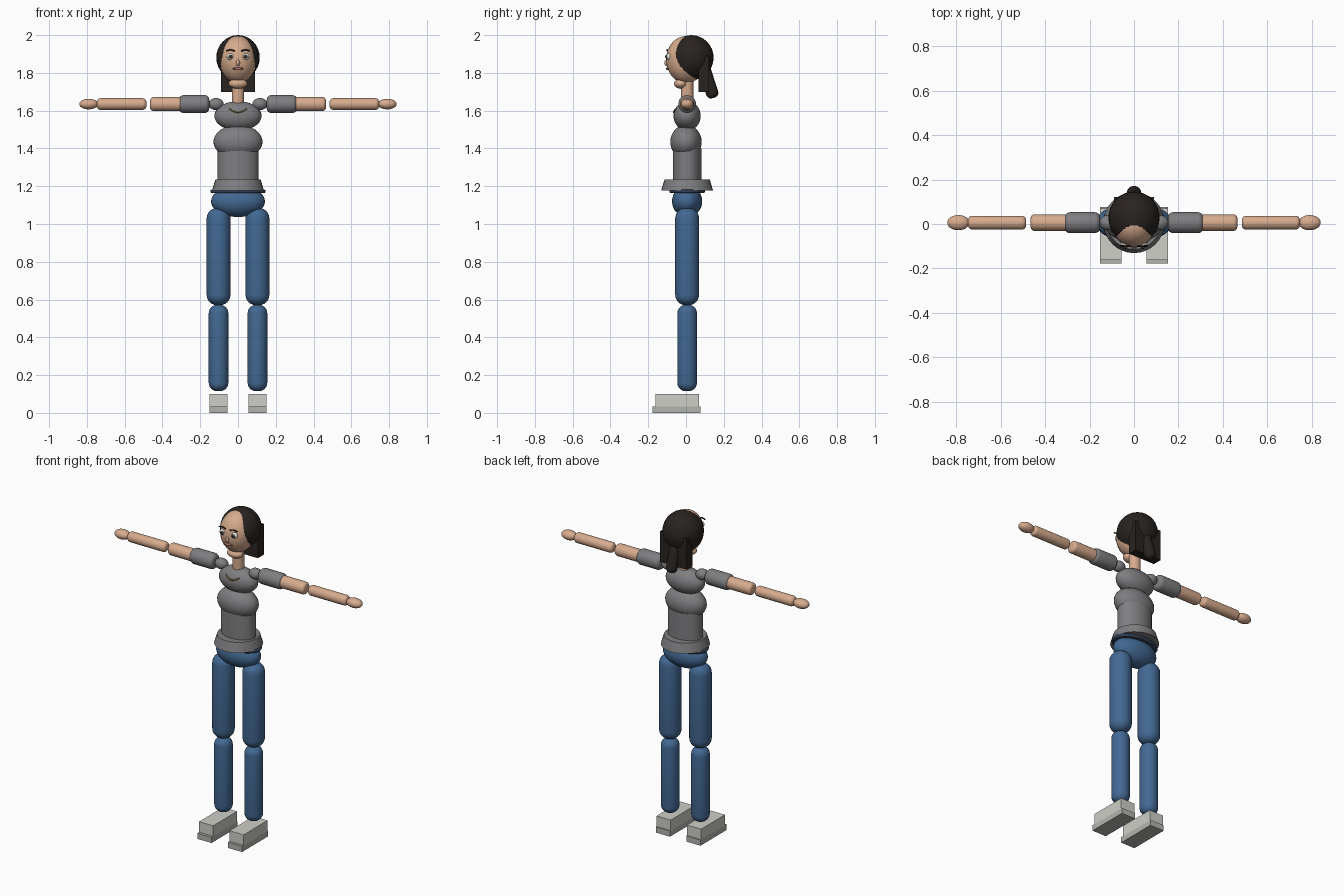
import bpy, bmesh, math
from mathutils import Vector, Matrix

if "Cube" in bpy.data.objects:
    bpy.data.objects.remove(bpy.data.objects["Cube"])

Y0 = 0.006  # body centre line


def mat(name, r, g, b):
    m = bpy.data.materials.new(name)
    m.diffuse_color = (r, g, b, 1)
    m.use_nodes = True
    m.node_tree.nodes["Principled BSDF"].inputs["Base Color"].default_value = m.diffuse_color
    return m


SKIN = mat("skin", 0.68, 0.41, 0.27)
HAIR = mat("hair", 0.022, 0.017, 0.014)
SHIRT = mat("shirt", 0.21, 0.21, 0.22)
DENIM = mat("denim", 0.055, 0.14, 0.29)
BAND = mat("waistband", 0.03, 0.05, 0.09)
SHOE = mat("shoe", 0.62, 0.62, 0.58)
SOLE = mat("sole", 0.45, 0.45, 0.42)
WHITE = mat("eye_white", 0.85, 0.85, 0.82)
IRIS = mat("iris", 0.12, 0.09, 0.06)
LIP = mat("lip", 0.42, 0.16, 0.13)
GOLD = mat("gold", 0.3, 0.2, 0.06)


def finish(name, bm, material, smooth=True):
    bmesh.ops.recalc_face_normals(bm, faces=bm.faces)
    me = bpy.data.meshes.new(name)
    bm.to_mesh(me)
    bm.free()
    ob = bpy.data.objects.new(name, me)
    bpy.context.collection.objects.link(ob)
    me.materials.append(material)
    if smooth:
        bpy.ops.object.select_all(action='DESELECT')
        ob.select_set(True)
        bpy.context.view_layer.objects.active = ob
        bpy.ops.object.shade_smooth_by_angle(angle=math.radians(35))
    return ob


def ball(name, c, r, material, seg=32):
    bm = bmesh.new()
    bmesh.ops.create_uvsphere(bm, u_segments=seg, v_segments=seg // 2, radius=1)
    bm.transform(Matrix.Translation(c) @ Matrix.Diagonal((*r, 1)))
    return finish(name, bm, material)


def box(name, lo, hi, material, roll=0):
    bm = bmesh.new()
    bmesh.ops.create_cube(bm, size=1)
    lo, hi = Vector(lo), Vector(hi)
    bm.transform(Matrix.Translation((lo + hi) / 2) @ Matrix.Rotation(roll, 4, 'Y')
                 @ Matrix.Diagonal((*(hi - lo), 1)))
    return finish(name, bm, material, False)


def rod(name, a, b, r, material, end=0.0, r2=None, squash=1.0, seg=32):
    """Lathed rod from a to b; end is the rounding length at both tips."""
    a, b = Vector(a), Vector(b)
    length = (b - a).length
    r2 = r if r2 is None else r2
    steps = [i * math.pi / 12 for i in range(7)] if end else [math.pi / 2]
    prof = [(r - end + end * math.sin(t), end - end * math.cos(t)) for t in steps]
    prof += [(r2 - end + end * math.sin(t), length - end + end * math.cos(t)) for t in reversed(steps)]
    bm = bmesh.new()
    rings = []
    for rad, z in prof:
        rad = max(rad, 0.0005)
        rings.append([bm.verts.new((rad * math.cos(2 * math.pi * i / seg),
                                    squash * rad * math.sin(2 * math.pi * i / seg), z)) for i in range(seg)])
    for p, q in zip(rings, rings[1:]):
        for i in range(seg):
            j = (i + 1) % seg
            bm.faces.new((p[i], p[j], q[j], q[i]))
    bm.faces.new(rings[0])
    bm.faces.new(rings[-1])
    rot = Vector((0, 0, 1)).rotation_difference(b - a).to_matrix().to_4x4()
    bm.transform(Matrix.Translation(a) @ rot)
    return finish(name, bm, material)


def wire(name, pts, r, material):
    cu = bpy.data.curves.new(name, 'CURVE')
    cu.dimensions = '3D'
    cu.bevel_depth = r
    cu.bevel_resolution = 2
    cu.use_fill_caps = True
    sp = cu.splines.new('POLY')
    sp.points.add(len(pts) - 1)
    for p, co in zip(sp.points, pts):
        p.co = (*co, 1)
    cu.materials.append(material)
    ob = bpy.data.objects.new(name, cu)
    bpy.context.collection.objects.link(ob)


# Torso
ball("upper_chest", (0, Y0, 1.572), (0.125, 0.072, 0.078), SHIRT)
ball("chest", (0, Y0 - 0.006, 1.435), (0.13, 0.083, 0.09), SHIRT)
rod("waist", (0, Y0, 1.2), (0, Y0, 1.40), 0.108, SHIRT, r2=0.108, squash=0.7)
rod("shirt_hem", (0, Y0, 1.178), (0, Y0, 1.235), 0.137, SHIRT, r2=0.12)
rod("waistband", (0, Y0, 1.163), (0, Y0, 1.182), 0.146, BAND, end=0.008, squash=0.64)
ball("hips", (0, Y0, 1.12), (0.143, 0.08, 0.083), DENIM)

# Necklace draped on the upper chest
wire("necklace", [(0.045 * t, -0.066 + 0.012 * t * t, 1.592 + 0.018 * t * t)
                  for t in [i / 6 - 1 for i in range(13)]], 0.004, GOLD)

# Neck and head
rod("neck", (0, Y0, 1.62), (0, Y0, 1.78), 0.033, SKIN)
ball("head", (0, 0.0, 1.87), (0.098, 0.105, 0.125), SKIN)
ball("chin", (0, -0.028, 1.743), (0.05, 0.035, 0.027), SKIN)
ball("nose", (0, -0.101, 1.853), (0.01, 0.014, 0.018), SKIN, 16)
ball("mouth", (0, -0.094, 1.822), (0.028, 0.012, 0.008), LIP, 16)

# Hair cap, back panel and ponytail
ball("hair_cap", (0, 0.028, 1.881), (0.115, 0.118, 0.119), HAIR)
box("hair_back", (-0.09, 0.065, 1.70), (0.09, 0.122, 1.89), HAIR)
rod("ponytail", (0, 0.146, 1.668), (0, 0.085, 1.87), 0.033, HAIR, end=0.026, r2=0.03)

# Mirrored parts
for s, side in ((-1, "right"), (1, "left")):
    # Face
    ball(side + "_eye", (s * 0.04, -0.091, 1.886), (0.02, 0.013, 0.018), WHITE, 16)
    ball(side + "_iris", (s * 0.039, -0.102, 1.886), (0.011, 0.007, 0.011), IRIS, 16)
    ball(side + "_pupil", (s * 0.039, -0.107, 1.886), (0.006, 0.005, 0.006), HAIR, 16)
    wire(side + "_brow", [(s * 0.016, -0.1, 1.916), (s * 0.04, -0.1, 1.923),
                          (s * 0.062, -0.098, 1.917)], 0.004, HAIR)
    # Arms
    A = lambda x: (s * x, Y0, 1.635)
    ball(side + "_shoulder", A(0.116), (0.04, 0.034, 0.032), SHIRT)
    rod(side + "_sleeve", A(0.152), A(0.312), 0.047, SHIRT, end=0.024)
    rod(side + "_upper_arm", A(0.2), A(0.465), 0.037, SKIN, end=0.018)
    rod(side + "_forearm", A(0.485), A(0.747), 0.031, SKIN, end=0.02)
    ball(side + "_hand", A(0.79), (0.05, 0.034, 0.028), SKIN)
    # Legs
    L = lambda z: (s * 0.103, Y0, z)
    rod(side + "_thigh", L(0.57), L(1.085), 0.063, DENIM, end=0.055)
    rod(side + "_shin", L(0.115), L(0.572), 0.052, DENIM, end=0.044)
    # Shoes
    c = s * 0.104
    box(side + "_shoe", (c - 0.048, -0.162, 0.033), (c + 0.048, 0.07, 0.1), SHOE)
    box(side + "_sole", (c - 0.048, -0.178, 0.0), (c + 0.048, 0.076, 0.035), SOLE)
